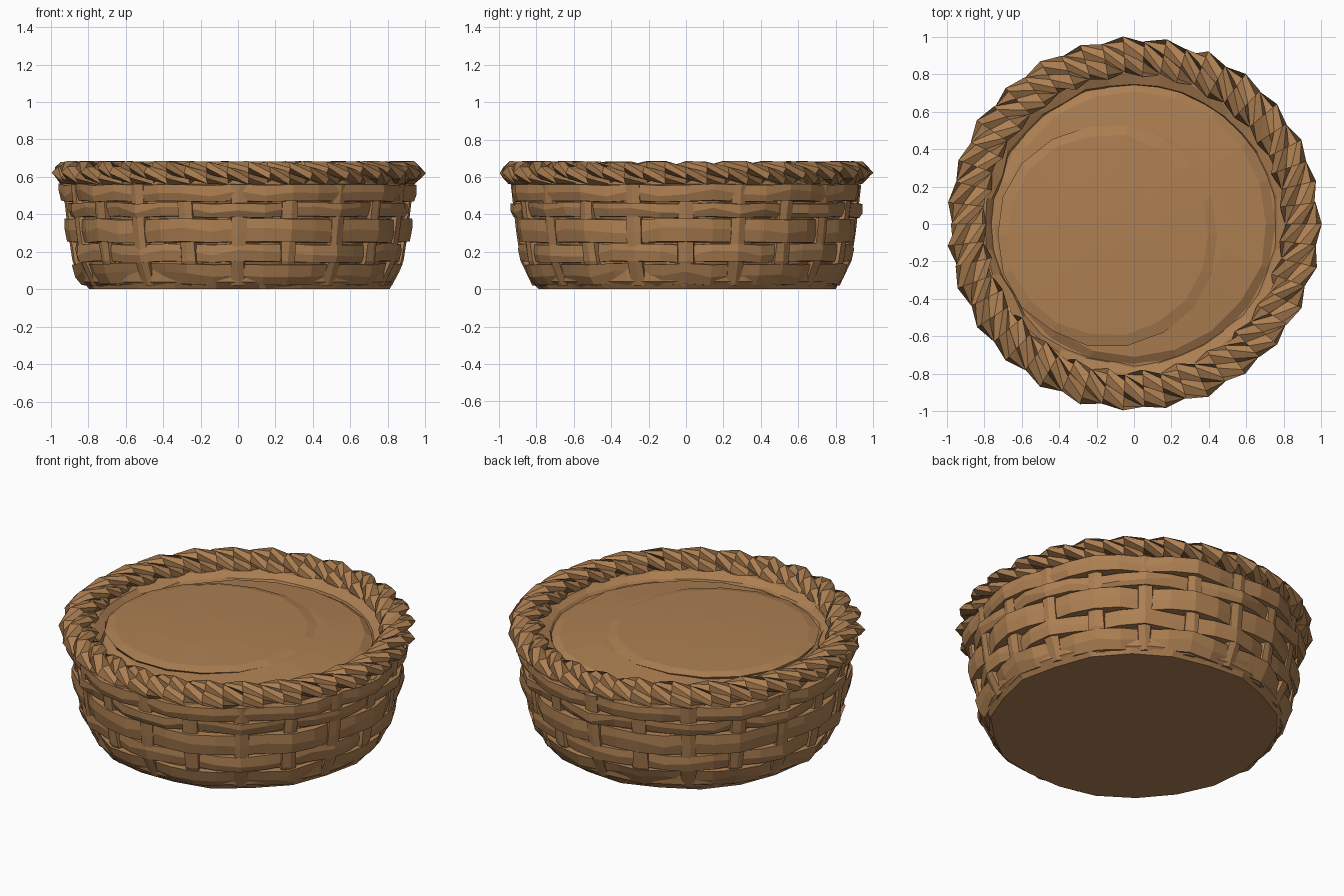
import bpy, bmesh, math, random

if "Cube" in bpy.data.objects:
    bpy.data.objects.remove(bpy.data.objects["Cube"])

random.seed(4)
TAU = 2 * math.pi

wicker = bpy.data.materials.new("wicker brown")
wicker.diffuse_color = (0.42, 0.215, 0.085, 1)
wicker.use_nodes = True
wicker.node_tree.nodes["Principled BSDF"].inputs["Base Color"].default_value = wicker.diffuse_color


def finish(bm, name):
    bmesh.ops.recalc_face_normals(bm, faces=bm.faces)
    mesh = bpy.data.meshes.new(name)
    bm.to_mesh(mesh)
    bm.free()
    mesh.materials.append(wicker)
    obj = bpy.data.objects.new(name, mesh)
    bpy.context.collection.objects.link(obj)
    return obj


def swept_ring(name, n, section):
    """Closed ring; section(angle) gives a loop of (radius, z) points."""
    bm = bmesh.new()
    rings = []
    for i in range(n):
        a = TAU * i / n
        rings.append([bm.verts.new((r * math.cos(a), r * math.sin(a), z))
                      for r, z in section(a)])
    for i in range(n):
        p, q = rings[i], rings[(i + 1) % n]
        for j in range(len(p)):
            k = (j + 1) % len(p)
            bm.faces.new((p[j], p[k], q[k], q[j]))
    return finish(bm, name)


def lathe(name, profile, n, centre=(0, 0), jitter=0.0):
    """Solid of revolution, capped at both ends."""
    bm = bmesh.new()
    rings = []
    for r, z in profile:
        ring = []
        for i in range(n):
            a = TAU * i / n
            rr = r + random.uniform(-jitter, jitter)
            ring.append(bm.verts.new((centre[0] + rr * math.cos(a),
                                      centre[1] + rr * math.sin(a), z)))
        rings.append(ring)
    for p, q in zip(rings, rings[1:]):
        for i in range(n):
            k = (i + 1) % n
            bm.faces.new((p[i], p[k], q[k], q[i]))
    bm.faces.new(rings[0])
    bm.faces.new(rings[-1])
    return finish(bm, name)


# Solid core of the basket, closed underneath
lathe("basket_body", [(0.79, 0.005), (0.83, 0.04), (0.855, 0.24),
                      (0.885, 0.42), (0.90, 0.56)], 32)
lathe("base_plate", [(0.80, 0.0), (0.82, 0.03)], 22, jitter=0.01)

# Horizontal weavers going in and out around the stakes
rows = [(0.02, 0.14, 0.815, 0.868), (0.14, 0.245, 0.868, 0.878),
        (0.245, 0.38, 0.895, 0.908), (0.38, 0.465, 0.905, 0.922),
        (0.465, 0.565, 0.928, 0.94)]
STAKES = 20
for idx, (z0, z1, r0, r1) in enumerate(rows):
    phase = math.pi * (idx % 2)

    def section(a, z0=z0, z1=z1, r0=r0, r1=r1, phase=phase):
        w = 0.02 * math.cos(a * STAKES / 2 + phase) + random.uniform(-0.008, 0.008)
        t = random.uniform(-0.010, 0.010)
        m = (r0 + r1) / 2 + 0.008
        return [(r0 - 0.08, z0), (r0 + w, z0 + 0.006 + t * 0.5),
                (m + w, (z0 + z1) / 2 + t * 2),
                (r1 + w, z1 - 0.006 + t * 0.5), (r1 - 0.08, z1)]
    swept_ring("weaver_%d" % (idx + 1), 40, section)

# Upright stakes showing between the weavers
bm = bmesh.new()
for i in range(STAKES):
    a = TAU * i / STAKES
    loops = []
    for r, z in [(0.81, 0.02), (0.872, 0.15), (0.895, 0.30), (0.925, 0.56)]:
        loop = []
        for dr, dt in [(-0.04, -0.05), (0.002, -0.045), (0.012, 0), (0.002, 0.045), (-0.04, 0.05)]:
            b = a + dt + random.uniform(-0.01, 0.01)
            loop.append(bm.verts.new(((r + dr) * math.cos(b), (r + dr) * math.sin(b), z)))
        loops.append(loop)
    for p, q in zip(loops, loops[1:]):
        for j in range(5):
            k = (j + 1) % 5
            bm.faces.new((p[j], p[k], q[k], q[j]))
    bm.faces.new(loops[0])
    bm.faces.new(loops[-1])
finish(bm, "stakes")

# Twisted rope rim made of three strands
TURNS = 9
for s in range(3):
    def strand(a, s=s):
        t = -TURNS * a + s * TAU / 3
        cr = 0.892 + 0.053 * math.cos(t)
        cz = 0.622 + 0.032 * math.sin(t)
        return [(cr + 0.056 * math.cos(t + TAU * j / 6) + random.uniform(-0.005, 0.005),
                 cz + 0.038 * math.sin(t + TAU * j / 6) + random.uniform(-0.003, 0.003))
                for j in range(6)]
    swept_ring("rim_strand_%d" % (s + 1), 54, strand)

# Inner wicker ring between the rim and the filling
swept_ring("inner_ring", 36, lambda a: [
    (0.90, 0.52), (0.90, 0.60), (0.81 + random.uniform(-0.02, 0.02), 0.60),
    (0.765 + random.uniform(-0.02, 0.02), 0.575), (0.73, 0.52)])

# Filling: a wide low cushion and a slightly smaller flat pad lying off centre
lathe("lower_cushion", [(0.72, 0.50), (0.77, 0.55), (0.71, 0.585), (0.50, 0.605),
                        (0.2, 0.615)], 20, jitter=0.008)
lathe("upper_pad", [(0.57, 0.57), (0.595, 0.605), (0.54, 0.62), (0.30, 0.63),
                    (0.08, 0.635)], 18, centre=(-0.14, -0.06), jitter=0.008)
